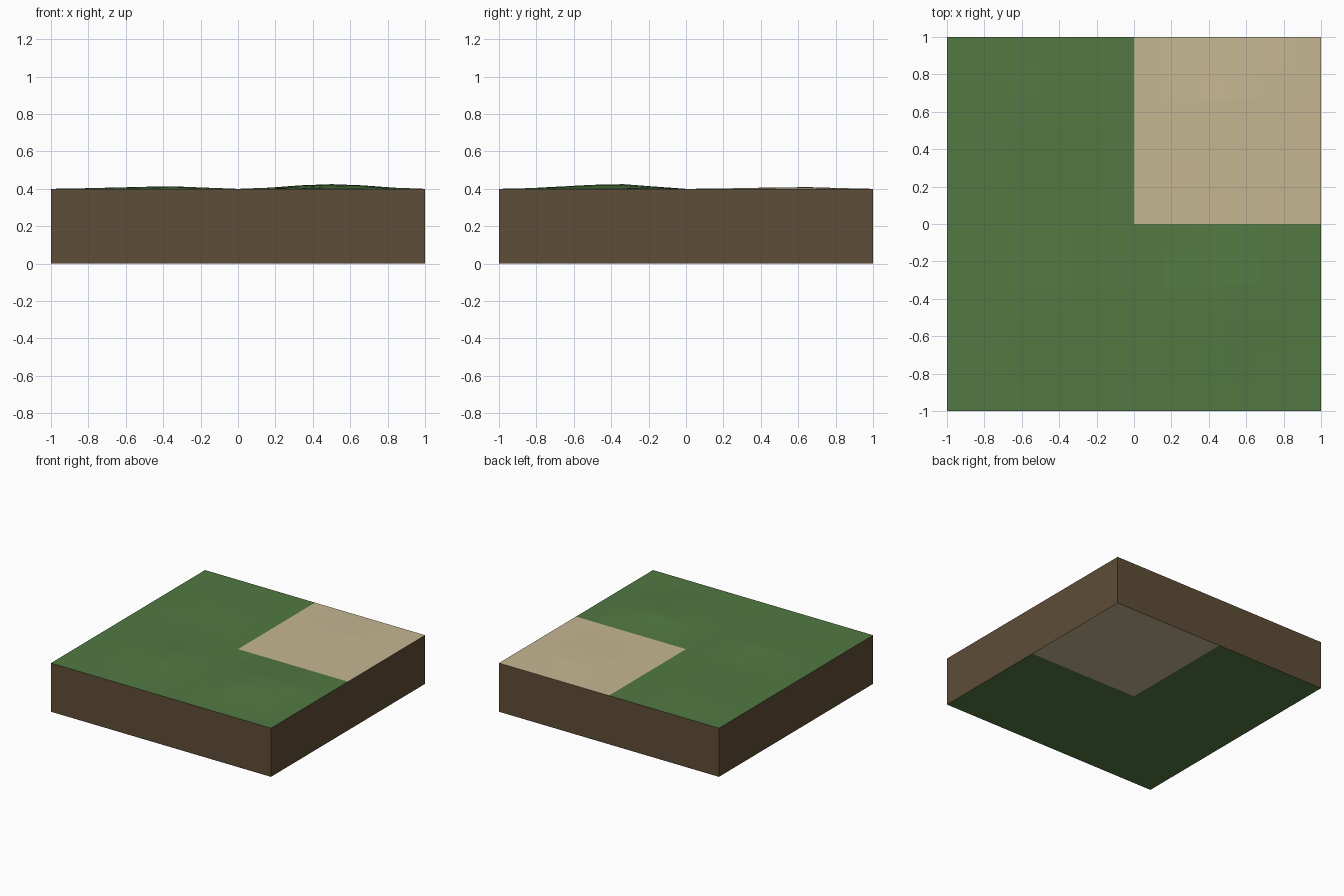
import bpy, bmesh, math

if "Cube" in bpy.data.objects:
    bpy.data.objects.remove(bpy.data.objects["Cube"])


def material(name, rgb):
    # sRGB 0-255 to linear
    lin = [(c / 255 / 12.92) if c < 11 else ((c / 255 + 0.055) / 1.055) ** 2.4 for c in rgb]
    m = bpy.data.materials.new(name)
    m.diffuse_color = (*lin, 1)
    m.use_nodes = True
    m.node_tree.nodes["Principled BSDF"].inputs["Base Color"].default_value = m.diffuse_color
    return m


grass = material("grass green", (82, 121, 67))
sand = material("pale sand", (198, 183, 147))
earth = material("earth brown", (94, 77, 55))

# One soft mound per quadrant: centre x, centre y, height
MOUNDS = [(0.5, -0.34, 0.025), (-0.34, -0.36, 0.013), (-0.6, 0.6, 0.008), (0.5, 0.64, 0.009)]


def rise(t, peak):
    # smooth 0-1-0 hump over the unit interval, highest at peak
    t, peak = abs(t), abs(peak)
    u = t / peak if t < peak else (1 - t) / (1 - peak)
    return math.sin(max(u, 0) * math.pi / 2) ** 2


def ground_height(x, y):
    for px, py, h in MOUNDS:
        if x * px > 0 and y * py > 0:
            return 0.4 + h * rise(x, px) * rise(y, py)
    return 0.4


def finish(name, bm, mats):
    me = bpy.data.meshes.new(name)
    bm.to_mesh(me)
    bm.free()
    for m in mats:
        me.materials.append(m)
    bpy.context.collection.objects.link(bpy.data.objects.new(name, me))


def sheet(name, segments, height, flip=False):
    # Square sheet, sand in the back right quarter and grass elsewhere
    bm = bmesh.new()
    bmesh.ops.create_grid(bm, x_segments=segments, y_segments=segments, size=1)
    for f in bm.faces:
        c = f.calc_center_median()
        f.material_index = 1 if c.x > 0 and c.y > 0 else 0
    for v in bm.verts:
        v.co.z = height(round(v.co.x, 4), round(v.co.y, 4))
    if flip:
        bmesh.ops.reverse_faces(bm, faces=bm.faces)
    finish(name, bm, [grass, sand])


sheet("ground_top", 12, ground_height)
sheet("ground_underside", 2, lambda x, y: 0, flip=True)

# Four earth walls between the sheets
bm = bmesh.new()
bmesh.ops.create_cube(bm, size=2)
bmesh.ops.delete(bm, geom=[f for f in bm.faces if abs(f.normal.z) > 0.5], context='FACES_ONLY')
for v in bm.verts:
    v.co.z = 0.4 if v.co.z > 0 else 0
finish("earth_walls", bm, [earth])
